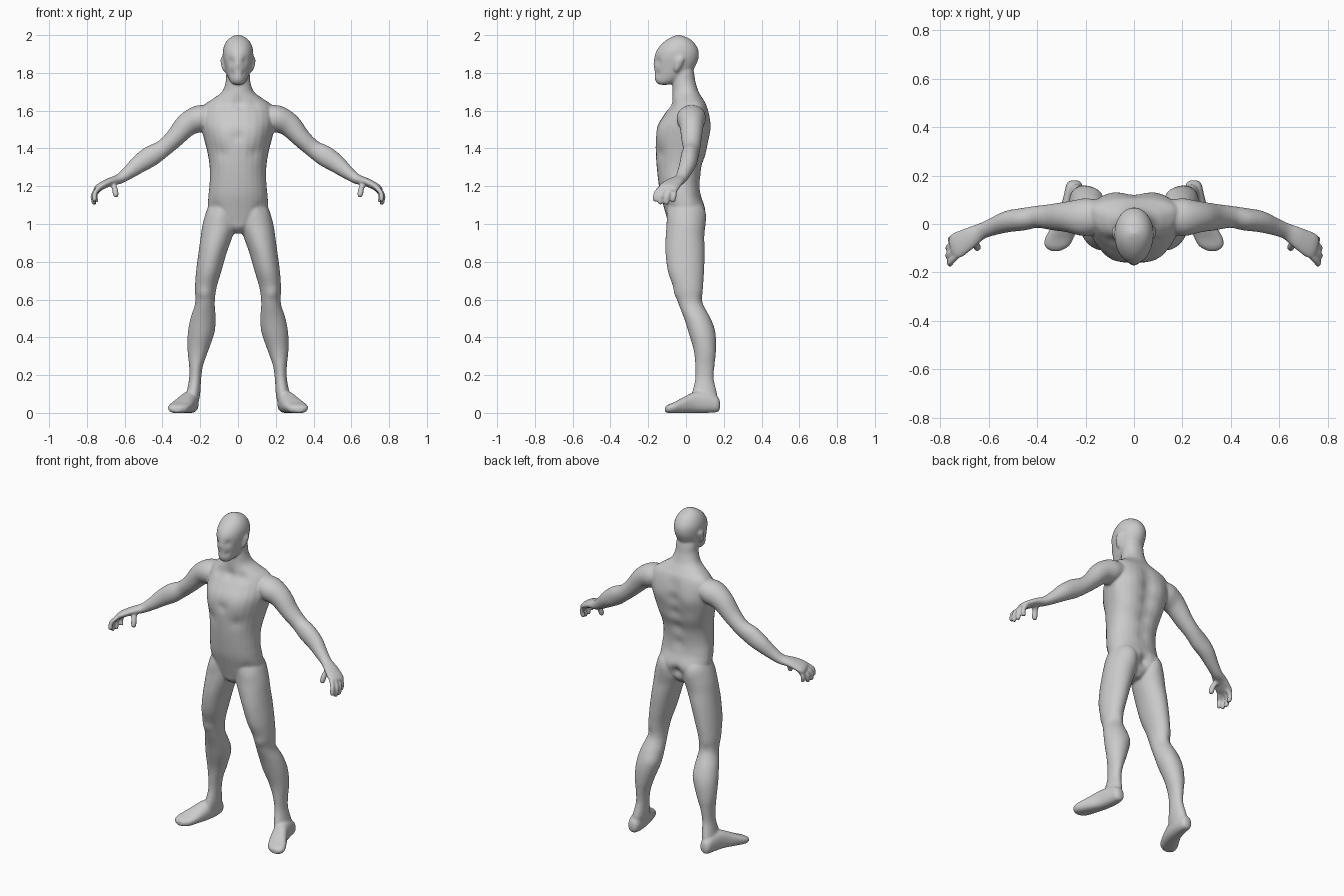
import bpy, bmesh, math
from mathutils import Vector

bm = bmesh.new()
SIDES, STEPS = 28, 5
X, Y, Z = Vector((1, 0, 0)), Vector((0, 1, 0)), Vector((0, 0, 1))


def curve(p0, p1, p2, p3, t):
    return [0.5 * (2 * b + (c - a) * t + (2 * a - 5 * b + 4 * c - d) * t * t
                   + (3 * b - a - 3 * c + d) * t ** 3) for a, b, c, d in zip(p0, p1, p2, p3)]


def loft(rows, axis=None, ref=Y, mirror=True, power=2.0):
    """Rows: centre x, y, z, half width, depth before and after the centre along ref."""
    n = len(rows)
    pts = []
    for i in range(n - 1):
        ctrl = [rows[max(i - 1, 0)], rows[i], rows[i + 1], rows[min(i + 2, n - 1)]]
        pts += [curve(*ctrl, k / STEPS) for k in range(STEPS)]
    pts.append(list(rows[-1]))
    for sign in ((1, -1) if mirror else (1,)):
        rings = []
        for i, p in enumerate(pts):
            c = Vector(p[:3])
            t = axis or (Vector(pts[min(i + 1, len(pts) - 1)][:3])
                         - Vector(pts[max(i - 1, 0)][:3])).normalized()
            v = (ref - t * ref.dot(t)).normalized()
            u = v.cross(t)
            ring = []
            for k in range(SIDES):
                ang = 2 * math.pi * k / SIDES
                cu, sv = math.cos(ang), math.sin(ang)
                eu = math.copysign(abs(cu) ** (2 / power), cu)
                ev = math.copysign(abs(sv) ** (2 / power), sv)
                q = c + u * eu * max(p[3], .002) + v * ev * max(p[5] if sv > 0 else p[4], .002)
                ring.append(bm.verts.new((q.x * sign, q.y, max(q.z, 0))))
            rings.append(ring)
        for r0, r1 in zip(rings, rings[1:]):
            for k in range(SIDES):
                j = (k + 1) % SIDES
                bm.faces.new((r0[k], r0[j], r1[j], r1[k]))
        bm.faces.new(rings[0][::-1])
        bm.faces.new(rings[-1])


def upright(rows, **kw):
    """Horizontal rings: z, x, half width, y of widest line, y front, y back."""
    loft([(x, y, z, a, y - f, b - y) for z, x, a, y, f, b in rows], axis=Z, **kw)


def finger(points, r):
    rows = [(*p, r, r, r) for p in points]
    end = Vector(points[-1])
    tip = end + (end - Vector(points[-2])).normalized() * r * .7
    loft(rows + [(*tip, r * .5, r * .5, r * .5)])


# torso and neck
upright([(.95, 0, .03, 0, -.05, .04), (.98, 0, .075, 0, -.085, .07),
         (1.02, 0, .13, 0, -.098, .09), (1.08, 0, .158, 0, -.115, .1),
         (1.15, 0, .157, -.01, -.135, .08), (1.22, 0, .15, -.02, -.146, .077),
         (1.3, 0, .15, -.01, -.155, .088), (1.38, 0, .162, .01, -.16, .11),
         (1.45, 0, .18, .03, -.16, .123), (1.52, 0, .195, .04, -.15, .131),
         (1.58, 0, .195, .05, -.115, .126), (1.63, 0, .178, .05, -.082, .11),
         (1.665, 0, .13, .03, -.074, .088), (1.7, 0, .085, .01, -.072, .067),
         (1.75, 0, .066, -.01, -.07, .051), (1.8, 0, .062, -.01, -.065, .043),
         (1.85, 0, .05, -.01, -.05, .03)], mirror=False, power=2.15)

# head and ears
upright([(1.737, 0, .02, -.12, -.14, -.09), (1.748, 0, .036, -.11, -.156, -.05),
         (1.77, 0, .05, -.08, -.166, -.01), (1.8, 0, .063, -.05, -.166, .028),
         (1.84, 0, .073, -.04, -.169, .052), (1.88, 0, .08, -.04, -.168, .067),
         (1.92, 0, .08, -.04, -.155, .066), (1.955, 0, .069, -.04, -.127, .047),
         (1.98, 0, .05, -.04, -.095, .02), (1.995, 0, .026, -.04, -.065, -.015),
         (2.002, 0, .008, -.04, -.045, -.035)], mirror=False)
upright([(1.805, .07, .004, -.05, -.056, -.044), (1.82, .073, .011, -.047, -.065, -.032),
         (1.85, .077, .014, -.038, -.062, -.016), (1.875, .079, .013, -.032, -.054, -.01),
         (1.89, .078, .004, -.03, -.038, -.022)])

# legs
upright([(1.12, .085, .05, 0, -.07, .06), (1.08, .088, .075, 0, -.1, .09),
         (1.0, .097, .09, 0, -.103, .1), (.93, .114, .084, 0, -.108, .097),
         (.85, .134, .075, 0, -.109, .099), (.75, .155, .067, 0, -.096, .096),
         (.66, .171, .057, .01, -.065, .09), (.58, .175, .052, .025, -.041, .09),
         (.5, .185, .067, .06, -.01, .13), (.42, .196, .07, .085, .015, .156),
         (.33, .212, .055, .1, .041, .159), (.25, .222, .037, .1, .049, .151),
         (.18, .227, .032, .1, .049, .147), (.1, .237, .037, .1, .03, .165),
         (.05, .245, .035, .1, .02, .165)])

# feet
loft([(.247, .181, .04, .012, .015, .015), (.247, .168, .045, .031, .04, .04),
      (.249, .12, .05, .041, .05, .06), (.262, .05, .05, .047, .052, .062),
      (.286, -.01, .042, .055, .045, .043), (.309, -.06, .033, .059, .037, .025),
      (.319, -.092, .026, .05, .03, .019), (.324, -.111, .022, .022, .018, .01)],
     axis=-Y, ref=Z, power=2.3)

# arms and palms
loft([(.13, .04, 1.575, .05, .06, .06), (.2, .03, 1.56, .07, .08, .076),
      (.27, .03, 1.525, .063, .065, .064), (.34, .03, 1.45, .05, .055, .053),
      (.4, .03, 1.397, .047, .046, .045), (.46, .02, 1.36, .055, .047, .046),
      (.52, .01, 1.32, .049, .044, .045), (.58, -.01, 1.272, .036, .037, .037),
      (.63, -.03, 1.238, .027, .034, .034), (.68, -.058, 1.222, .022, .045, .045),
      (.73, -.088, 1.197, .02, .054, .054), (.752, -.1, 1.182, .014, .045, .045)])

# fingers and thumb
for knuckle, mid, tip in [((.73, -.13, 1.196), (.757, -.158, 1.165), (.76, -.164, 1.127)),
                          ((.735, -.108, 1.193), (.766, -.128, 1.157), (.763, -.136, 1.112)),
                          ((.735, -.086, 1.188), (.766, -.096, 1.152), (.761, -.103, 1.11)),
                          ((.73, -.06, 1.187), (.757, -.062, 1.155), (.752, -.068, 1.122))]:
    finger([knuckle, mid, tip], .013)
finger([(.665, -.06, 1.22), (.652, -.087, 1.186), (.646, -.098, 1.152)], .0155)

bmesh.ops.recalc_face_normals(bm, faces=bm.faces)
mesh = bpy.data.meshes.new("body")
bm.to_mesh(mesh)
bm.free()
body = bpy.data.objects.new("body", mesh)
bpy.context.collection.objects.link(body)
bpy.context.view_layer.objects.active = body
body.select_set(True)

# fuse the parts into one skin
fuse = body.modifiers.new("fuse", 'REMESH')
fuse.mode = 'VOXEL'
fuse.voxel_size = .0065
soft = body.modifiers.new("soften", 'SMOOTH')
soft.factor = .5
soft.iterations = 8
for m in ("fuse", "soften"):
    bpy.ops.object.modifier_apply(modifier=m)

# muscle bulges and hollows: x, y, z, radius, height
strokes = [(0, .115, 1.58, .045, -.01), (0, .13, 1.5, .045, -.014), (0, .115, 1.41, .045, -.014),
           (0, .09, 1.31, .045, -.012), (0, .08, 1.21, .04, -.008),
           (.1, .12, 1.5, .06, .008), (.11, .1, 1.38, .06, .006),
           (.085, -.12, 1.47, .06, .009), (.08, -.13, 1.375, .035, -.006), (0, -.16, 1.46, .03, -.006),
           (0, -.08, 1.635, .03, -.008), (.08, -.06, 1.625, .03, -.005),
           (.08, .1, 1.05, .055, .01), (0, .1, 1.03, .035, -.022), (.12, -.08, 1.08, .04, -.007),
           (.035, -.15, 1.862, .022, -.007), (0, -.17, 1.84, .016, .003), (.03, -.15, 1.795, .018, -.004),
           (.18, -.05, .635, .03, .006), (.15, .13, .45, .04, .005), (.2, .09, .6, .03, -.004)]
marks = [(Vector(s[:3]), s[3], s[4]) for s in strokes]
mesh = body.data
normals = [v.normal.copy() for v in mesh.vertices]
for v, nrm in zip(mesh.vertices, normals):
    p = Vector((abs(v.co.x), v.co.y, v.co.z))
    push = 0
    for c, r, h in marks:
        d = (p - c).length_squared / (r * r)
        if d < 6:
            push += h * math.exp(-d)
    if push:
        v.co += nrm * push

bpy.ops.object.shade_smooth()
